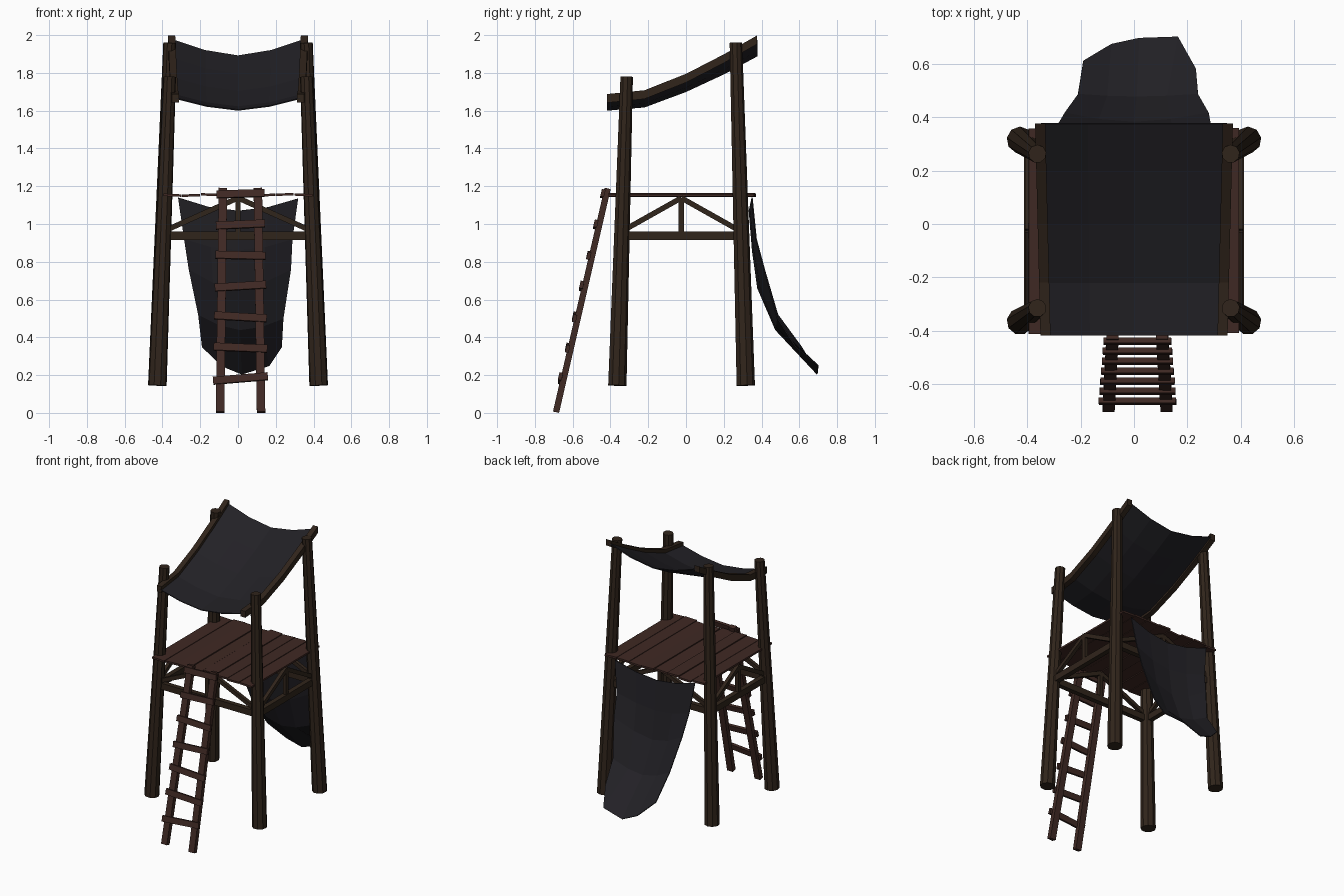
import bpy, bmesh, random
from mathutils import Vector, Matrix

if "Cube" in bpy.data.objects:
    bpy.data.objects.remove(bpy.data.objects["Cube"])

random.seed(4)


def material(name, rgb):
    m = bpy.data.materials.new(name)
    m.diffuse_color = (*rgb, 1)
    m.use_nodes = True
    m.node_tree.nodes["Principled BSDF"].inputs["Base Color"].default_value = m.diffuse_color
    return m


LOG = material("dark_log", (0.030, 0.018, 0.011))
PLANK = material("plank_wood", (0.050, 0.022, 0.017))
CLOTH = material("dark_cloth", (0.016, 0.015, 0.019))


def make_object(name, bm, mat):
    bmesh.ops.recalc_face_normals(bm, faces=bm.faces)
    me = bpy.data.meshes.new(name)
    bm.to_mesh(me)
    bm.free()
    ob = bpy.data.objects.new(name, me)
    bpy.context.collection.objects.link(ob)
    me.materials.append(mat)
    return ob


def frame(a, b, side):
    """Matrix whose z axis runs from a to b, x axis close to side."""
    z = (b - a).normalized()
    x = (side - z * side.dot(z)).normalized()
    m = Matrix((x, z.cross(x), z)).transposed().to_4x4()
    m.translation = (a + b) / 2
    return m


def beam(name, a, b, w, d, mat=LOG, side=(1, 0, 0)):
    """Box from a to b: w along side, d across it."""
    a, b = Vector(a), Vector(b)
    bm = bmesh.new()
    m = frame(a, b, Vector(side)) @ Matrix.Diagonal((w, d, (b - a).length, 1))
    bmesh.ops.create_cube(bm, size=1, matrix=m)
    return make_object(name, bm, mat)


def sheet(name, rows):
    """Cloth from a grid of points."""
    bm = bmesh.new()
    vs = [[bm.verts.new(p) for p in r] for r in rows]
    for r0, r1 in zip(vs, vs[1:]):
        for i in range(len(r0) - 1):
            bm.faces.new((r0[i], r0[i + 1], r1[i + 1], r1[i]))
    ob = make_object(name, bm, CLOTH)
    s = ob.modifiers.new("thickness", "SOLIDIFY")
    s.thickness, s.offset = 0.006, 0
    return ob


# Leaning corner posts
for s in (-1, 1):
    for label, y0, y1, top in (("front", -0.365, -0.315, 1.78), ("back", 0.315, 0.263, 1.96)):
        a, b = Vector((s * 0.427, y0, 0.145)), Vector((s * 0.362, y1, top))
        bm = bmesh.new()
        bmesh.ops.create_cone(bm, cap_ends=True, segments=9, radius1=0.05, radius2=0.034,
                              depth=(b - a).length, matrix=frame(a, b, Vector((1, 0, 0))))
        make_object(label + "_post", bm, LOG)


# Trusses under the deck on all four sides
def truss(name, a, b, side):
    a, b = Vector(a), Vector(b)
    up, mid = Vector((0, 0, 0.2)), (a + b) / 2
    beam(name + "_beam", a, b, 0.035, 0.045, side=side)
    beam(name + "_king_post", mid, mid + up, 0.025, 0.028, side=side)
    for p in (a, b):
        beam(name + "_brace", p.lerp(mid, 0.04) + Vector((0, 0, 0.03)), mid + up, 0.025, 0.028, side=side)


for s, n in ((-1, "left"), (1, "right")):
    truss(n + "_truss", (s * 0.395, -0.34, 0.938), (s * 0.395, 0.29, 0.938), (1, 0, 0))
for y, n in ((-0.34, "front"), (0.29, "back")):
    truss(n + "_truss", (-0.395, y, 0.938), (0.395, y, 0.938), (0, 1, 0))

# Deck planks running front to back
for i in range(8):
    x = -0.347 + i * 0.099
    z = 1.154 + random.uniform(-0.003, 0.003)
    beam("deck_plank", (x, -0.40 + random.uniform(-0.014, 0.014), z),
         (x, 0.36 + random.uniform(-0.014, 0.014), z), 0.095, 0.013, PLANK,
         (1, 0, random.uniform(-0.06, 0.06)))

# Ladder rails and uneven rungs
foot, head = Vector((0, -0.688, 0.004)), Vector((0, -0.415, 1.188))
for x0, x1 in ((-0.095, -0.08), (0.122, 0.105)):
    beam("ladder_rail", foot + Vector((x0, 0, 0)), head + Vector((x1, 0, 0)), 0.045, 0.033, PLANK)
for i, tilt in enumerate((0.012, -0.006, -0.008, 0.008, -0.003, 0.006, 0.004)):
    z = 0.182 + i * 0.163
    y = -0.688 + (z / 1.19) * 0.273 - 0.018
    h = 0.145 - i * 0.003
    beam("ladder_rung", (0.013 - h, y, z - tilt), (0.013 + h, y, z + tilt),
         0.02, 0.04, PLANK, (0, 1, -0.23))

# Canopy cloth sagging between two bent side poles
profile = [(-0.418, 1.665, 0.062), (-0.22, 1.685, 0.065), (0.0, 1.772, 0.07),
           (0.2, 1.875, 0.08), (0.376, 1.975, 0.085)]
sheet("canopy_cloth", [[(u * (0.34 + 0.02 * y), y, z - sag * (1 - abs(u) ** 1.6))
                        for u in (-1, -0.5, 0, 0.5, 1)] for y, z, sag in profile])
for s in (-1, 1):
    bm = bmesh.new()
    rings = []
    for y, z, _ in profile:
        x = s * (0.342 + 0.025 * y)
        rings.append([bm.verts.new((x + dx, y, z + dz)) for dx, dz in
                      ((-0.019, -0.023), (0.019, -0.023), (0.019, 0.023), (-0.019, 0.023))])
    for r0, r1 in zip(rings, rings[1:]):
        for i in range(4):
            j = (i + 1) % 4
            bm.faces.new((r0[i], r0[j], r1[j], r1[i]))
    bm.faces.new(rings[0])
    bm.faces.new(rings[-1])
    make_object("canopy_pole", bm, LOG)

# Hanging cloth at the back: left, middle and right point of each row
hang = [((-0.317, 0.35, 1.14), (0.0, 0.335, 1.07), (0.318, 0.35, 1.135)),
        ((-0.285, 0.372, 0.92), (0.0, 0.352, 0.86), (0.288, 0.372, 0.92)),
        ((-0.26, 0.415, 0.76), (0.0, 0.38, 0.66), (0.28, 0.415, 0.76)),
        ((-0.21, 0.485, 0.52), (0.01, 0.475, 0.44), (0.24, 0.485, 0.50)),
        ((-0.19, 0.61, 0.35), (0.02, 0.695, 0.205), (0.232, 0.58, 0.35))]
rows = []
for k, (l, m, r) in enumerate(hang):
    l, m, r = Vector(l), Vector(m), Vector(r)
    row = [l, l.lerp(m, 0.5), m, r.lerp(m, 0.5), r]
    for i in (1, 3):
        row[i] += (m - (l + r) / 2) * 0.2
    if k == 4:  # ragged lower hem
        row[3] = Vector((0.165, 0.70, 0.25))
    rows.append(row)
sheet("back_hanging_cloth", rows)
